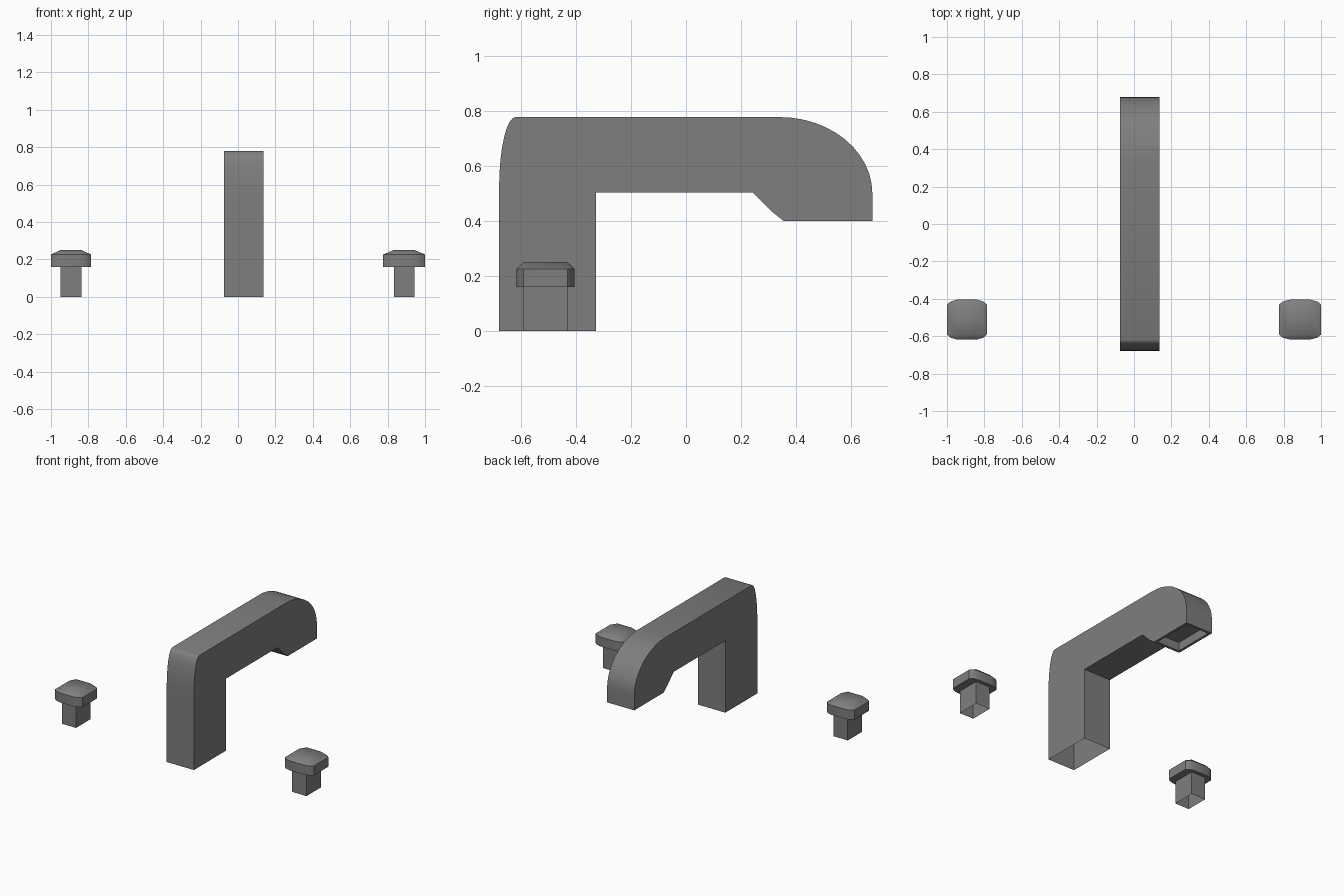
import bpy, bmesh, math
from mathutils import Vector

if "Cube" in bpy.data.objects:
    bpy.data.objects.remove(bpy.data.objects["Cube"])

# Dark grey finish
dark = bpy.data.materials.new("dark_grey")
dark.diffuse_color = (0.21, 0.21, 0.21, 1)
dark.use_nodes = True
dark.node_tree.nodes["Principled BSDF"].inputs["Base Color"].default_value = dark.diffuse_color


def finish(bm, name):
    bmesh.ops.recalc_face_normals(bm, faces=bm.faces)
    me = bpy.data.meshes.new(name)
    bm.to_mesh(me)
    bm.free()
    me.materials.append(dark)
    ob = bpy.data.objects.new(name, me)
    bpy.context.collection.objects.link(ob)
    bpy.ops.object.select_all(action='DESELECT')
    bpy.context.view_layer.objects.active = ob
    ob.select_set(True)
    bpy.ops.object.shade_smooth_by_angle(angle=math.radians(30))
    return ob


def arc(cy, cz, ry, rz, a0, a1, n):
    angles = [math.radians(a0 + (a1 - a0) * i / n) for i in range(n + 1)]
    return [(cy + ry * math.cos(a), cz + rz * math.sin(a)) for a in angles]


def face_at(bm, z, y):
    return min(bm.faces, key=lambda f: (f.calc_center_median() - Vector((0.03, y, z))).length)


# Spout: side profile extruded across x
profile = [(-0.327, 0), (-0.68, 0)]
profile += arc(-0.62, 0.52, 0.06, 0.258, 180, 90, 8)
profile += arc(0.34, 0.5, 0.338, 0.278, 90, 0, 12)
profile += [(0.678, 0.4), (0.355, 0.4), (0.315, 0.432), (0.243, 0.503), (-0.327, 0.503)]
bm = bmesh.new()
side = bm.faces.new([bm.verts.new((-0.075, y, z)) for y, z in profile])
ext = bmesh.ops.extrude_face_region(bm, geom=[side], use_keep_orig=True)
bmesh.ops.translate(bm, vec=(0.21, 0, 0),
                    verts=[v for v in ext["geom"] if isinstance(v, bmesh.types.BMVert)])
bmesh.ops.recalc_face_normals(bm, faces=bm.faces)

# Recessed outlet and open column base
outlet = face_at(bm, 0.4, 0.516)
bmesh.ops.inset_region(bm, faces=[outlet], thickness=0.025)
ext = bmesh.ops.extrude_discrete_faces(bm, faces=[outlet])
bmesh.ops.translate(bm, vec=(0, 0, 0.06), verts=ext["faces"][0].verts)
bmesh.ops.delete(bm, geom=[face_at(bm, 0, -0.5)], context='FACES_ONLY')
finish(bm, "spout")


def ring(bm, pts, z):
    return [bm.verts.new((x, y, z)) for x, y in pts]


def bridge(bm, a, b):
    n = len(a)
    for i in range(n):
        bm.faces.new((a[i], a[(i + 1) % n], b[(i + 1) % n], b[i]))


# Handle: open stem under a rounded, chamfered cap
def handle(name, cx, w):
    quarter = [(w, 0.08), (w - 0.02, 0.097), (0.055, 0.106)]
    cap = (quarter + [(-x, y) for x, y in quarter[::-1]]
           + [(-x, -y) for x, y in quarter] + [(x, -y) for x, y in quarter[::-1]])
    # stacked points at each rectangle corner match the cap, merged afterwards
    stem = [(math.copysign(0.055, x), math.copysign(0.08, y)) for x, y in cap]
    bm = bmesh.new()
    rings = [ring(bm, p, z) for p, z in
             ((stem, 0), (stem, 0.16), (cap, 0.16), (cap, 0.226), (stem, 0.25))]
    for a, b in zip(rings, rings[1:]):
        bridge(bm, a, b)
    bm.faces.new(rings[-1])
    bmesh.ops.remove_doubles(bm, verts=bm.verts, dist=0.001)
    bmesh.ops.translate(bm, verts=bm.verts, vec=(cx, -0.511, 0))
    return finish(bm, name)


handle("left_handle", -0.893, 0.107)
handle("right_handle", 0.888, 0.112)
